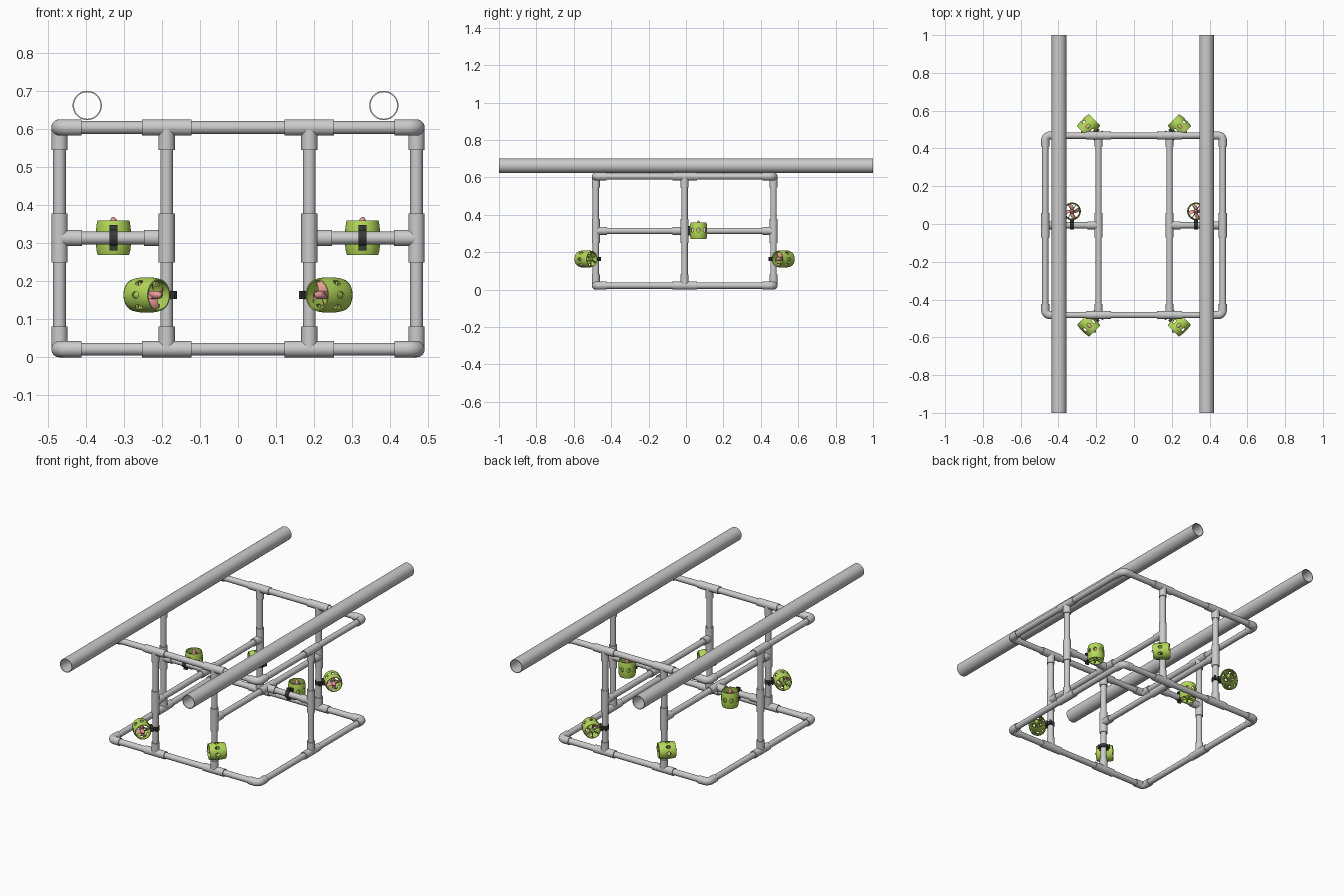
import bpy, bmesh
from math import pi, cos, sin, radians, sqrt
from mathutils import Vector as V, Matrix

if "Cube" in bpy.data.objects:
    bpy.data.objects.remove(bpy.data.objects["Cube"])

PIPE, FIT = 0.0167, 0.0215          # pipe and fitting radii
X0, X1, YC, YH = 0.47, 0.188, -0.007, 0.475
ZB, ZM, ZT = 0.0215, 0.314, 0.605   # bottom, middle and top rail heights
OFF = 0.074                         # thruster axis to pipe axis


def material(name, col):
    m = bpy.data.materials.new(name)
    m.diffuse_color = (*col, 1)
    m.use_nodes = True
    m.node_tree.nodes["Principled BSDF"].inputs["Base Color"].default_value = m.diffuse_color
    return m


GREEN = material("green", (0.46, 0.70, 0.10))
RED = material("red", (0.80, 0.33, 0.32))
BLACK = material("black", (0.04, 0.04, 0.04))


def finish(bm, name, mat=None):
    bmesh.ops.recalc_face_normals(bm, faces=bm.faces)
    me = bpy.data.meshes.new(name)
    bm.to_mesh(me)
    bm.free()
    if mat:
        me.materials.append(mat)
    smooth(me)
    return me


def smooth(me):
    for p in me.polygons:
        p.use_smooth = True
    me.set_sharp_from_angle(angle=radians(35))


def place(me, name, matrix=None):
    ob = bpy.data.objects.new(name, me)
    bpy.context.collection.objects.link(ob)
    if matrix:
        ob.matrix_world = matrix
    return ob


def rod(bm, a, b, r, r2=None, seg=24):
    a, b = V(a), V(b)
    d = b - a
    M = Matrix.Translation((a + b) / 2) @ d.to_track_quat('Z', 'Y').to_matrix().to_4x4()
    bmesh.ops.create_cone(bm, cap_ends=True, segments=seg, radius1=r,
                          radius2=r if r2 is None else r2, depth=d.length, matrix=M)


def box(bm, c, s):
    bmesh.ops.create_cube(bm, size=1, matrix=Matrix.Translation(c) @ Matrix.Diagonal((*s, 1)))


def pipe(name, a, b):
    bm = bmesh.new()
    rod(bm, a, b, PIPE)
    place(finish(bm, name), name)


def tee(name, c, run, branch):
    c, run, branch = V(c), V(run), V(branch)
    bm = bmesh.new()
    rod(bm, c - run * 0.065, c + run * 0.065, FIT)
    rod(bm, c, c + branch * 0.059, FIT)
    place(finish(bm, name), name)


def elbow(name, c, sx, sy):
    # sweep a circle round the corner
    R, L, n = 0.024, 0.058, 24
    path = [(-L, 0, 0)] + [(-R + R * sin(t), -R + R * cos(t), t)
                           for t in (pi / 2 * i / 8 for i in range(9))] + [(0, -L, pi / 2)]
    bm = bmesh.new()
    rings = []
    for px, py, t in path:
        rings.append([bm.verts.new((c[0] + sx * (px + FIT * cos(a) * sin(t)),
                                    c[1] + sy * (py + FIT * cos(a) * cos(t)),
                                    c[2] + FIT * sin(a)))
                      for a in (2 * pi * k / n for k in range(n))])
    for p, q in zip(rings, rings[1:]):
        for k in range(n):
            bm.faces.new((p[k], p[(k + 1) % n], q[(k + 1) % n], q[k]))
    bm.faces.new(rings[0])
    bm.faces.new(rings[-1])
    place(finish(bm, name), name)


def lathe(bm, prof, n):
    # closed (r, z) profile spun about z
    rings = [[bm.verts.new((r * cos(2 * pi * k / n), r * sin(2 * pi * k / n), z))
              for k in range(n)] for r, z in prof]
    for p, q in zip(rings, rings[1:] + rings[:1]):
        for k in range(n):
            bm.faces.new((p[k], p[(k + 1) % n], q[(k + 1) % n], q[k]))


# upper and lower rail rings
for z, up, lvl in ((ZB, 1, "bottom"), (ZT, -1, "top")):
    for s in (-1, 1):
        y = YC + s * YH
        pipe(lvl + "_cross_rail", (-X0 + 0.03, y, z), (X0 - 0.03, y, z))
        pipe(lvl + "_side_rail", (s * X0, YC - YH + 0.03, z), (s * X0, YC + YH - 0.03, z))
        tee(lvl + "_side_tee", (s * X0, YC, z), (0, 1, 0), (0, 0, up))
        for sx in (-1, 1):
            elbow(lvl + "_elbow", (sx * X0, y, z), sx, s)
            tee(lvl + "_cross_tee", (sx * X1, y, z), (1, 0, 0), (0, 0, up))

# uprights, middle rails and their tees
for sx in (-1, 1):
    pipe("side_upright", (sx * X0, YC, ZB), (sx * X0, YC, ZT))
    tee("side_upright_tee", (sx * X0, YC, ZM), (0, 0, 1), (-sx, 0, 0))
    pipe("middle_long_rail", (sx * X1, YC - YH, ZM), (sx * X1, YC + YH, ZM))
    tee("middle_rail_tee", (sx * X1, YC, ZM), (0, 1, 0), (sx, 0, 0))
    pipe("middle_link", (sx * X0, YC, ZM), (sx * X1, YC, ZM))
    for s in (-1, 1):
        y = YC + s * YH
        pipe("end_upright", (sx * X1, y, ZB), (sx * X1, y, ZT))
        tee("end_upright_tee", (sx * X1, y, ZM), (0, 0, 1), (0, -s, 0))

# hollow float tubes
for x in (-0.397, 0.384):
    bm = bmesh.new()
    lathe(bm, [(0.0385, -1), (0.0385, 1), (0.035, 1), (0.035, -1)], 48)
    place(finish(bm, "float_tube"), "float_tube",
          Matrix.Translation((x, 0, 0.663)) @ Matrix.Rotation(pi / 2, 4, 'X'))

# duct shell with oval holes cut round it
bm = bmesh.new()
lathe(bm, [(0.041, -0.045), (0.044, -0.036), (0.0462, -0.018), (0.0468, 0), (0.0462, 0.018),
           (0.044, 0.036), (0.042, 0.045), (0.0385, 0.045), (0.041, 0.03), (0.043, 0),
           (0.041, -0.03), (0.038, -0.045)], 48)
shell = place(finish(bm, "duct_shell", GREEN), "duct_shell")
bm = bmesh.new()
for k in range(8):
    a = k * pi / 4
    M = Matrix.Rotation(a, 4, 'Z') @ Matrix.Translation((0.045, 0, 0.004)) @ \
        Matrix.Rotation(pi / 2, 4, 'Y') @ Matrix.Diagonal((1.35, 1, 1, 1))
    bmesh.ops.create_cone(bm, cap_ends=True, segments=20, radius1=0.009, radius2=0.009,
                          depth=0.02, matrix=M)
cutter = place(finish(bm, "hole_cutter"), "hole_cutter")
mod = shell.modifiers.new("holes", 'BOOLEAN')
mod.operation, mod.object, mod.solver = 'DIFFERENCE', cutter, 'EXACT'
duct = bpy.data.meshes.new_from_object(
    shell.evaluated_get(bpy.context.evaluated_depsgraph_get()))
smooth(duct)
bpy.data.objects.remove(shell)
bpy.data.objects.remove(cutter)

# motor pod with struts
bm = bmesh.new()
rod(bm, (0, 0, -0.043), (0, 0, -0.036), 0.009, 0.014)
rod(bm, (0, 0, -0.036), (0, 0, 0.004), 0.014)
for k in range(6):
    M = Matrix.Rotation(k * pi / 3, 4, 'Z') @ Matrix.Translation((0.026, 0, -0.036)) @ \
        Matrix.Diagonal((0.029, 0.004, 0.01, 1))
    bmesh.ops.create_cube(bm, size=1, matrix=M)
motor = finish(bm, "motor", GREEN)

# propeller: hub, nose and twisted blades
bm = bmesh.new()
rod(bm, (0, 0, 0.005), (0, 0, 0.04), 0.0105)
rod(bm, (0, 0, 0.04), (0, 0, 0.050), 0.0105, 0.007)
rod(bm, (0, 0, 0.050), (0, 0, 0.055), 0.007, 0.002)
for k in range(4):
    rows = []
    for i in range(6):
        t = i / 5
        r, chord, pitch = 0.009 + 0.029 * t, 0.007 + 0.005 * sin(pi * (0.2 + 0.65 * t)), 0.9 - 0.5 * t
        mid = k * pi / 2 + 0.35 * t * t
        row = []
        for u, w in ((-1, 0), (0, 0.0012), (1, 0), (0, -0.0012)):
            a = mid + u * chord * cos(pitch) / r
            row.append(bm.verts.new((r * cos(a), r * sin(a), 0.024 + u * chord * sin(pitch) + w)))
        rows.append(row)
    for p, q in zip(rows, rows[1:]):
        for j in range(4):
            bm.faces.new((p[j], p[(j + 1) % 4], q[(j + 1) % 4], q[j]))
    bm.faces.new(rows[0])
    bm.faces.new(rows[-1])
prop = finish(bm, "propeller", RED)

# clamp bracket round the pipe
bm = bmesh.new()
rod(bm, (-0.0105, -OFF, 0), (0.0105, -OFF, 0), 0.0215)
box(bm, (0, -OFF, 0), (0.021, 0.010, 0.068))
box(bm, (0, -0.052, 0), (0.021, 0.012, 0.05))
clamp = finish(bm, "clamp", BLACK)


def thruster(where, mount, y, z):
    y, z = V(y).normalized(), V(z).normalized()
    M = Matrix((y.cross(z), y, z)).transposed().to_4x4()
    M.translation = V(mount) + y * OFF
    for me, n in ((duct, "duct"), (motor, "motor"), (prop, "propeller"), (clamp, "clamp")):
        place(me, where + "_thruster_" + n, M)


# two lifting thrusters, four angled corner thrusters
for sx in (-1, 1):
    thruster("vertical", (sx * 0.328, YC, ZM + 0.001), (0, 1, 0), (0, 0, 1))
    for sy in (-1, 1):
        thruster("corner", (sx * X1, YC + sy * YH, 0.164), (sx, sy, 0), (sx * sy, -1, 0))
